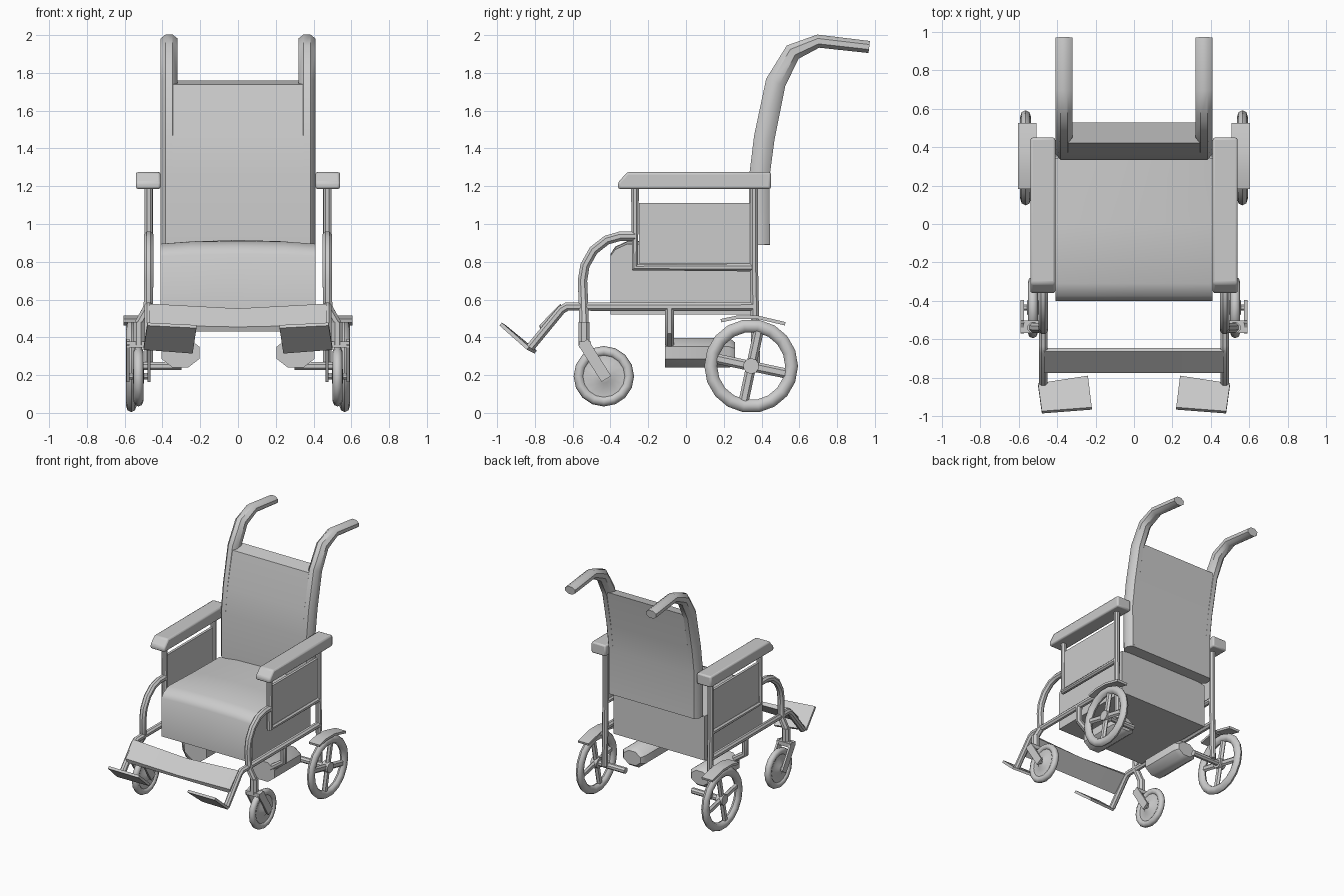
import bpy, bmesh, math
from mathutils import Vector

if "Cube" in bpy.data.objects:
    bpy.data.objects.remove(bpy.data.objects["Cube"])


def loft(name, rings, closed=False, mirror=True, bevel=0.0, angle=40):
    """Bridge equal rings of points into a solid, optionally mirrored over x."""
    bm = bmesh.new()
    vs = [[bm.verts.new(p) for p in r] for r in rings]
    n, m = len(vs), len(vs[0])
    for i in range(n if closed else n - 1):
        a, b = vs[i], vs[(i + 1) % n]
        for j in range(m):
            k = (j + 1) % m
            bm.faces.new((a[j], a[k], b[k], b[j]))
    if not closed:
        bm.faces.new(vs[0])
        bm.faces.new(vs[-1])
    bmesh.ops.recalc_face_normals(bm, faces=bm.faces[:])
    me = bpy.data.meshes.new(name)
    bm.to_mesh(me)
    bm.free()
    ob = bpy.data.objects.new(name, me)
    bpy.context.collection.objects.link(ob)
    bpy.ops.object.select_all(action='DESELECT')
    ob.select_set(True)
    bpy.context.view_layer.objects.active = ob
    bpy.ops.object.shade_smooth_by_angle(angle=math.radians(angle))
    if bevel:
        bv = ob.modifiers.new("bevel", 'BEVEL')
        bv.width, bv.segments = bevel, 2
    if mirror:
        mi = ob.modifiers.new("mirror", 'MIRROR')
        mi.use_mirror_merge = False
    return ob


def sweep(name, pts, radii, sides=8, **kw):
    """Tube along pts; radii is one number, one (x, normal) pair or a list of pairs."""
    pts = [Vector(p) for p in pts]
    if not isinstance(radii, list):
        radii = [radii if isinstance(radii, tuple) else (radii, radii)] * len(pts)
    rings = []
    k = 1 / math.cos(math.pi / sides)
    for i, p in enumerate(pts):
        t = Vector()
        if i:
            t += (p - pts[i - 1]).normalized()
        if i < len(pts) - 1:
            t += (pts[i + 1] - p).normalized()
        t.normalize()
        ref = Vector((1, 0, 0)) if abs(t.x) < 0.9 else Vector((0, 1, 0))
        u = (ref - t * ref.dot(t)).normalized()
        v = t.cross(u)
        a, b = radii[i]
        angs = [2 * math.pi * (j + 0.5) / sides for j in range(sides)]
        rings.append([p + u * a * k * math.cos(q) + v * b * k * math.sin(q) for q in angs])
    return loft(name, rings, **kw)


def prism(name, profile, x0, x1, **kw):
    return loft(name, [[(x, y, z) for y, z in profile] for x in (x0, x1)], **kw)


def lathe(name, centre, profile, steps):
    """Turn a closed (x offset, radius) profile about an x axis."""
    cx, cy, cz = centre
    rings = []
    for i in range(steps):
        q = 2 * math.pi * i / steps
        rings.append([(cx + d, cy + r * math.cos(q), cz + r * math.sin(q)) for d, r in profile])
    return loft(name, rings, closed=True, angle=50)


def circle(major, minor_x, minor_r, n=8):
    return [(minor_x * math.cos(2 * math.pi * j / n), major + minor_r * math.sin(2 * math.pi * j / n))
            for j in range(n)]


# Seat cushion, slightly crowned across its width
rings = []
for x, drop in ((-0.41, 0.03), (-0.25, 0.007), (0, 0), (0.25, 0.007), (0.41, 0.03)):
    rings.append([(x, y, z) for y, z in ((-0.40, 0.52), (-0.40, 0.84 - drop / 3), (-0.375, 0.88 - drop / 2),
                                         (-0.31, 0.91 - drop / 2), (0.0, 0.915 - drop),
                                         (0.345, 0.91 - drop), (0.345, 0.52))])
loft("seat_cushion", rings, mirror=False)

# Back frame tubes bending into the push handles
spine = [(0.39, 0.89), (0.388, 1.25), (0.415, 1.46), (0.475, 1.75), (0.565, 1.91), (0.70, 1.968), (0.97, 1.937)]
half = [0.054, 0.054, 0.055, 0.054, 0.047, 0.035, 0.032]
sweep("back_tube_and_handle", [(0.365, y, z) for y, z in spine], [(0.045, h) for h in half])

# Back upholstery between the tubes
rings = []
for (y, z), h in zip(spine[:4], half):
    rings.append([(x, y + d, z + 0.2 * d * (z > 1.7) - 0.0) for x, d in
                  ((-0.37, -h), (0.37, -h), (0.37, h), (-0.37, h))])
loft("back_upholstery", rings, mirror=False)

# Armrests, posts and side panels
prism("armrest_pad", [(-0.36, 1.185), (-0.36, 1.22), (-0.31, 1.275), (0.45, 1.275), (0.45, 1.185)],
      0.41, 0.54, bevel=0.012)
sweep("armrest_front_frame", [(0.473, -0.27, 1.2), (0.473, -0.27, 0.77), (0.473, 0.36, 0.77)], 0.021)
sweep("rear_post", [(0.473, 0.36, 1.2), (0.473, 0.36, 0.75), (0.473, 0.37, 0.25)], 0.022)
prism("side_panel", [(-0.25, 0.79), (-0.25, 1.11), (0.34, 1.11), (0.34, 0.79)], 0.462, 0.482)

# Curved front tube running down to the caster
sweep("front_tube", [(0.473, -0.27, 0.935), (0.473, -0.35, 0.935), (0.473, -0.42, 0.915), (0.473, -0.49, 0.86),
                     (0.473, -0.535, 0.78), (0.473, -0.548, 0.70), (0.475, -0.542, 0.56),
                     (0.52, -0.54, 0.48), (0.525, -0.54, 0.36)], 0.025)

# Lower rail and sloping leg tube
sweep("lower_rail", [(0.473, 0.37, 0.563), (0.473, -0.63, 0.563), (0.473, -0.66, 0.545), (0.473, -0.825, 0.345)], 0.023)

# Calf strap across the legs
rings = []
for x, s in ((-0.47, 0), (0, 1), (0.47, 0)):
    rings.append([(x, y, z) for y, z in ((-0.665, 0.578 - 0.025 * s), (-0.775, 0.465 - 0.01 * s),
                                         (-0.765, 0.43), (-0.645, 0.55 - 0.01 * s))])
loft("calf_strap", rings, mirror=False)

# Footplates
plate = [(0.24, -0.79, 0.33), (0.22, -0.955, 0.465), (0.48, -0.975, 0.478), (0.50, -0.83, 0.35)]
loft("footplate", [plate, [(x, y - 0.012, z - 0.016) for x, y, z in plate]])

# Drive motors with hanger brackets
sweep("motor", [(0.305, -0.11, 0.318), (0.305, 0.23, 0.318), (0.305, 0.26, 0.318)],
      [(0.10, 0.078), (0.10, 0.078), (0.075, 0.055)])
sweep("motor_hanger", [(0.473, -0.087, 0.56), (0.473, -0.087, 0.43), (0.36, -0.087, 0.35)], 0.024)

# Rear wheels: tyre, spokes, hub, axle and fender
hub = (0.565, 0.345, 0.248)
lathe("rear_tyre", hub, circle(0.214, 0.028, 0.034), 18)
for i in range(2):
    q = math.radians(-12 + 90 * i)
    dy, dz = 0.2 * math.cos(q), 0.2 * math.sin(q)
    sweep("rear_spokes", [(hub[0], hub[1] - dy, hub[2] - dz), (hub[0], hub[1] + dy, hub[2] + dz)],
          (0.014, 0.023) if i == 0 else (0.015, 0.023), sides=6)
sweep("rear_hub", [(0.535, hub[1], hub[2]), (0.592, hub[1], hub[2])], 0.04, sides=10)
sweep("rear_axle", [(0.30, hub[1], hub[2]), (0.56, hub[1], hub[2])], 0.022)
sweep("fender", [(0.557, 0.185, 0.488), (0.557, 0.27, 0.506), (0.557, 0.38, 0.506), (0.557, 0.525, 0.472)],
      (0.048, 0.009), sides=4)
sweep("fender_bracket", [(0.473, 0.365, 0.5), (0.55, 0.365, 0.5)], 0.012, sides=6)

# Front casters: tyre, dished disc, fork
cc = (0.527, -0.435, 0.194)
lathe("caster_tyre", cc, circle(0.133, 0.026, 0.027), 16)
lathe("caster_disc", cc, [(-0.03, 0.001), (-0.03, 0.035), (-0.01, 0.06), (-0.012, 0.125),
                          (0.012, 0.125), (0.01, 0.06), (0.03, 0.035), (0.03, 0.001)], 16)
for x in (0.472, 0.582):
    sweep("caster_fork_leg", [(x, -0.545, 0.375), (x, -0.422, 0.18)], (0.008, 0.03), sides=4)
sweep("caster_fork_crown", [(0.464, -0.535, 0.362), (0.59, -0.535, 0.362)], (0.032, 0.016), sides=4)
sweep("caster_stem", [(0.525, -0.54, 0.36), (0.525, -0.54, 0.48)], 0.029)
sweep("caster_axle", [(0.464, cc[1], cc[2]), (0.59, cc[1], cc[2])], 0.016)
